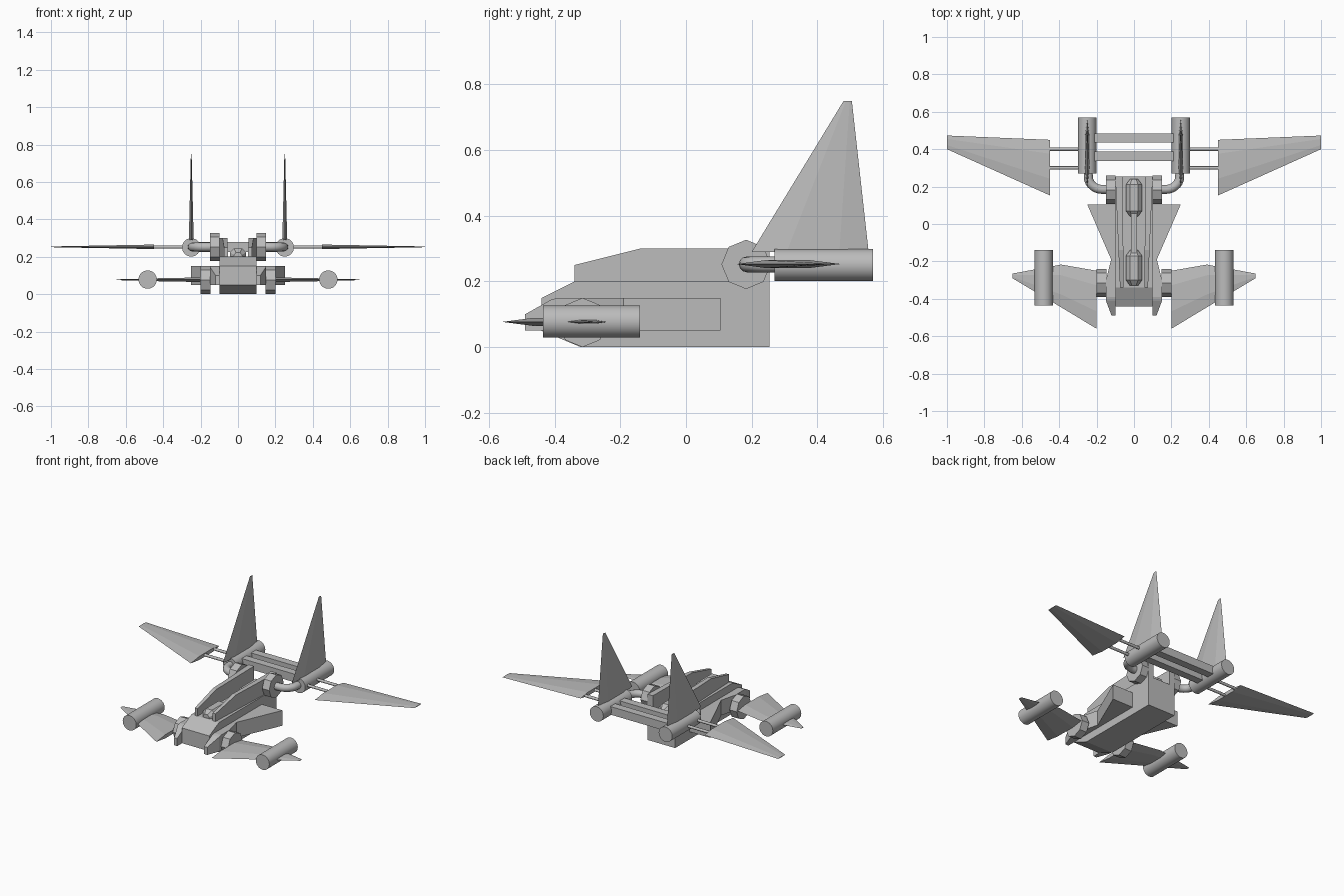
import bpy, bmesh, math
from mathutils import Matrix, Vector

cube = bpy.data.objects.get("Cube")
if cube:
    bpy.data.objects.remove(cube, do_unlink=True)

grey = bpy.data.materials.new("hull_grey")
grey.use_nodes = True
grey.diffuse_color = (0.5, 0.5, 0.5, 1)
grey.node_tree.nodes["Principled BSDF"].inputs["Base Color"].default_value = (0.5, 0.5, 0.5, 1)


def add(name, bm, smooth=False):
    bmesh.ops.recalc_face_normals(bm, faces=bm.faces)
    mesh = bpy.data.meshes.new(name)
    bm.to_mesh(mesh)
    bm.free()
    mesh.materials.append(grey)
    obj = bpy.data.objects.new(name, mesh)
    bpy.context.collection.objects.link(obj)
    if smooth:
        bpy.ops.object.select_all(action='DESELECT')
        obj.select_set(True)
        bpy.context.view_layer.objects.active = obj
        bpy.ops.object.shade_smooth_by_angle(angle=math.radians(35))
    return obj


def loft(name, rings):
    """Skin closed rings of equal length and cap both ends."""
    bm = bmesh.new()
    loops = [[bm.verts.new(p) for p in ring] for ring in rings]
    n = len(loops[0])
    for a, b in zip(loops, loops[1:]):
        for i in range(n):
            j = (i + 1) % n
            bm.faces.new((a[i], a[j], b[j], b[i]))
    bm.faces.new(loops[0])
    bm.faces.new(loops[-1])
    return add(name, bm)


def side_plate(name, profile, x0, x1):
    return loft(name, [[(x, y, z) for y, z in profile] for x in (x0, x1)])


def box(name, x, y, z):
    return side_plate(name, [(y[0], z[0]), (y[1], z[0]), (y[1], z[1]), (y[0], z[1])], *x)


def rod(name, start, end, radius, sides=32, turn=0.0):
    a, b = Vector(start), Vector(end)
    bm = bmesh.new()
    aim = (b - a).to_track_quat('Z', 'Y').to_matrix().to_4x4()
    matrix = Matrix.Translation((a + b) / 2) @ aim @ Matrix.Rotation(turn, 4, 'Z')
    bmesh.ops.create_cone(bm, cap_ends=True, segments=sides, radius1=radius,
                          radius2=radius, depth=(b - a).length, matrix=matrix)
    return add(name, bm, smooth=sides > 8)


def blade(name, stations, place):
    """Hexagonal aerofoil lofted through (span, front, back, half thickness)."""
    rings = []
    for s, f, b, t in stations:
        p, q = f + (b - f) * 0.3, f + (b - f) * 0.75
        outline = [(f, 0), (p, t), (q, t), (b, 0), (q, -t), (p, -t)]
        rings.append([place(s, y, h) for y, h in outline])
    return loft(name, rings)


# Main hull and the raised centre spine
side_plate("hull", [(-0.44, 0.05), (-0.32, 0), (0.255, 0), (0.255, 0.2),
                    (-0.34, 0.2), (-0.44, 0.15)], -0.1, 0.1)


def spine(name, y0, y1, top):
    rings = []
    for y, w, h in ((y0, 0.5, 0.6), (y0 + 0.03, 1, 1), (y1 - 0.03, 1, 1), (y1, 0.5, 0.6)):
        half, tall = 0.043 * w, (top - 0.19) * h
        rings.append([(-half, y, 0.19), (-half, y, 0.19 + tall * 0.6), (-half / 2, y, 0.19 + tall),
                      (half / 2, y, 0.19 + tall), (half, y, 0.19 + tall * 0.6), (half, y, 0.19)])
    loft(name, rings)


spine("canopy", -0.33, -0.14, 0.245)
spine("spine_block", 0.04, 0.24, 0.245)
box("spine_bar", (-0.016, 0.016), (-0.16, 0.06), (0.19, 0.235))

for side, s in (("left", 1), ("right", -1)):
    # Raised deck rail, narrowing toward the nose
    rail = [(-0.34, 0.2, 0.25), (-0.14, 0.2, 0.3), (0.255, 0.2, 0.3)]
    loft(side + "_deck_rail", [
        [(s * (0.1 - 0.042 * k), y, lo), (s * (0.062 - 0.012 * k), y, lo),
         (s * (0.062 - 0.012 * k), y, hi), (s * (0.1 - 0.042 * k), y, hi)]
        for (y, lo, hi), k in zip(rail, (0.6, 0.4, 0))])

    # Nose cheek and the flared side pod behind it
    cheek = [(-0.49, 0.12, 0.1), (-0.41, 0.15, 0.145), (-0.39, 0.15, 0.15),
             (-0.3, 0.15, 0.15), (-0.19, 0.122, 0.15), (0.105, 0.25, 0.15)]
    for name, part in (("nose_cheek", cheek[:5]), ("side_pod", cheek[4:])):
        loft(side + "_" + name, [[(s * 0.098, y, 0.05), (s * x, y, 0.05),
                                  (s * x, y, top), (s * 0.098, y, top)] for y, x, top in part])

    # Octagonal hubs
    rod(side + "_front_hub", (s * 0.148, -0.315, 0.075), (s * 0.2, -0.315, 0.075), 0.075, 8)
    rod(side + "_rear_hub", (s * 0.1, 0.183, 0.252), (s * 0.15, 0.183, 0.252), 0.075, 8)

    # Front wing and its pod
    blade(side + "_front_wing",
          [(0.2, -0.56, -0.25, 0.012), (0.39, -0.445, -0.217, 0.009), (0.65, -0.29, -0.265, 0.002)],
          lambda x, y, h: (s * x, y, 0.077 + h))
    rod(side + "_front_pod", (s * 0.483, -0.435, 0.078), (s * 0.483, -0.14, 0.078), 0.049)

    # Rear engine, tail fin and outer wing
    rod(side + "_engine", (s * 0.25, 0.27, 0.25), (s * 0.25, 0.57, 0.25), 0.049)
    blade(side + "_tail_fin", [(0.29, 0.2, 0.556, 0.013), (0.75, 0.48, 0.505, 0.002)],
          lambda z, y, h: (s * 0.25 + h, y, z))
    blade(side + "_rear_wing", [(0.45, 0.153, 0.45, 0.012), (1.0, 0.4, 0.473, 0.002)],
          lambda x, y, h: (s * x, y, 0.253 + h))
    for i, y in enumerate((0.3, 0.4)):
        rod(f"{side}_wing_strut_{i + 1}", (s * 0.28, y, 0.252), (s * 0.455, y, 0.252), 0.009, 12)

    # Bent pipe from rear hub to engine
    bm = bmesh.new()
    rings = []
    for k in range(9):
        a = math.pi / 2 * max(0, k - 1) / 7
        centre = Vector((0.17 + 0.075 * math.sin(a), 0.255 - 0.07 * math.cos(a), 0.252))
        if k == 0:
            centre.x = 0.145
        if k == 8:
            centre.y = 0.275
        rings.append([bm.verts.new((s * (centre.x + 0.024 * math.cos(t) * math.sin(a)),
                                    centre.y - 0.024 * math.cos(t) * math.cos(a),
                                    centre.z + 0.024 * math.sin(t)))
                      for t in (math.tau * i / 12 for i in range(12))])
    for a, b in zip(rings, rings[1:]):
        for i in range(12):
            j = (i + 1) % 12
            bm.faces.new((a[i], a[j], b[j], b[i]))
    bm.faces.new(rings[0])
    bm.faces.new(rings[-1])
    add(side + "_pipe", bm, smooth=True)

# Cross beams joining the engines
for name, y0 in (("front_cross_beam", 0.338), ("rear_cross_beam", 0.435)):
    box(name, (-0.21, 0.21), (y0, y0 + 0.05), (0.225, 0.278))
